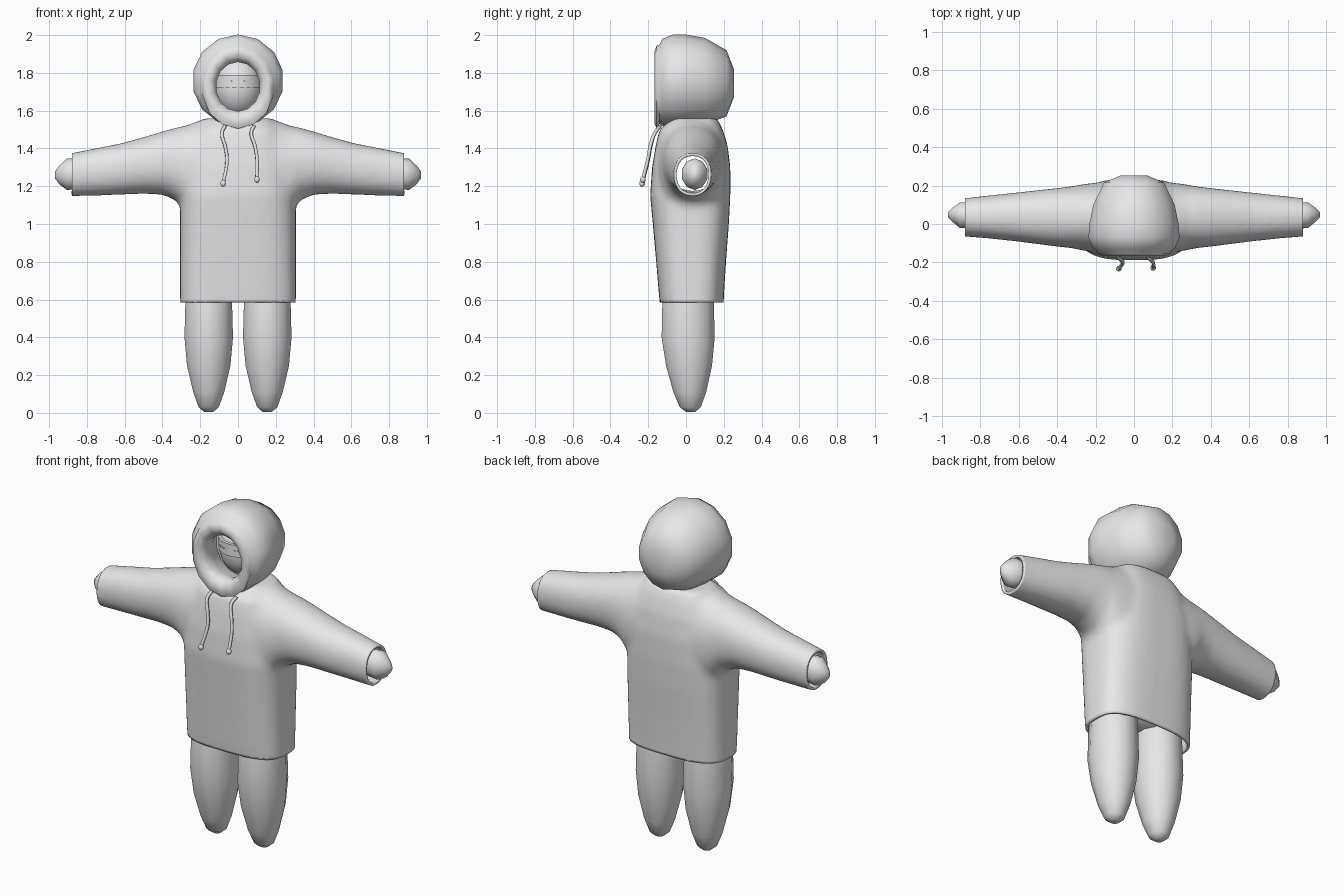
import bpy, bmesh, math
from mathutils import Vector, Matrix

if "Cube" in bpy.data.objects:
    bpy.data.objects.remove(bpy.data.objects["Cube"], do_unlink=True)

grey = bpy.data.materials.new("plain_grey")
grey.use_nodes = True
grey.diffuse_color = (0.8, 0.8, 0.8, 1)
grey.node_tree.nodes["Principled BSDF"].inputs["Base Color"].default_value = (0.8, 0.8, 0.8, 1)


def finish(bm, name, angle=60):
    bmesh.ops.recalc_face_normals(bm, faces=bm.faces)
    mesh = bpy.data.meshes.new(name)
    bm.to_mesh(mesh)
    bm.free()
    ob = bpy.data.objects.new(name, mesh)
    bpy.context.collection.objects.link(ob)
    mesh.materials.append(grey)
    smooth(ob, angle)
    return ob


def smooth(ob, angle):
    bpy.ops.object.select_all(action='DESELECT')
    ob.select_set(True)
    bpy.context.view_layer.objects.active = ob
    bpy.ops.object.shade_smooth_by_angle(angle=math.radians(angle))


def loft(bm, axis, rings, sides=14, power=2.0):
    """Closed tube through rings (position, u_min, u_max, v_min, v_max)."""
    loops = []
    for t, u0, u1, v0, v1 in rings:
        loop = []
        for i in range(sides):
            a = math.tau * (i + 0.5) / sides
            c, s = math.cos(a), math.sin(a)
            u = (u0 + u1) / 2 + (u1 - u0) / 2 * math.copysign(abs(c) ** (2 / power), c)
            v = (v0 + v1) / 2 + (v1 - v0) / 2 * math.copysign(abs(s) ** (2 / power), s)
            co = {'x': (t, u, v), 'y': (u, t, v), 'z': (u, v, t)}[axis]
            loop.append(bm.verts.new(co))
        loops.append(loop)
    for a, b in zip(loops, loops[1:]):
        for i in range(sides):
            j = (i + 1) % sides
            bm.faces.new((a[i], a[j], b[j], b[i]))
    bm.faces.new(loops[0])
    bm.faces.new(loops[-1])


def sided(rings, s):
    """Mirror rings running along x."""
    return [(s * t, *rest) for t, *rest in rings]


# Sweater: torso and sleeves fused into one cloth, then cut open at hem and cuffs
torso = [(z, -w, w, y0, y1) for z, w, y0, y1 in (
    (0.5, 0.305, -0.13, 0.195), (0.64, 0.307, -0.145, 0.202),
    (0.8, 0.307, -0.158, 0.212), (1.0, 0.307, -0.176, 0.227),
    (1.15, 0.305, -0.19, 0.235), (1.3, 0.29, -0.18, 0.235),
    (1.42, 0.26, -0.16, 0.22), (1.5, 0.23, -0.14, 0.195),
    (1.56, 0.18, -0.07, 0.165))]
sleeve = [(0.1, -0.16, 0.22, 0.98, 1.56), (0.2, -0.15, 0.215, 1.0, 1.55),
          (0.28, -0.135, 0.205, 1.06, 1.52), (0.33, -0.125, 0.195, 1.125, 1.51),
          (0.4, -0.118, 0.187, 1.155, 1.49), (0.5, -0.105, 0.176, 1.16, 1.46),
          (0.62, -0.09, 0.163, 1.155, 1.427), (0.76, -0.075, 0.148, 1.15, 1.4),
          (0.95, -0.06, 0.127, 1.145, 1.362)]

bm = bmesh.new()
loft(bm, 'z', torso, 40, 3)
for s in (1, -1):
    loft(bm, 'x', sided(sleeve, s), 32, 2.2)
sweater = finish(bm, "sweater")
fuse = sweater.modifiers.new("fuse", 'REMESH')
fuse.mode = 'VOXEL'
fuse.voxel_size = 0.016
relax = sweater.modifiers.new("relax", 'SMOOTH')
relax.factor = 0.5
relax.iterations = 10

deps = bpy.context.evaluated_depsgraph_get()
fused = bpy.data.meshes.new_from_object(sweater.evaluated_get(deps))
sweater.modifiers.clear()
bm = bmesh.new()
bm.from_mesh(fused)
for point, normal in (((0, 0, 0.585), (0, 0, -1)),
                      ((0.88, 0, 0), (1, 0, 0)), ((-0.88, 0, 0), (-1, 0, 0))):
    bmesh.ops.bisect_plane(bm, geom=bm.verts[:] + bm.edges[:] + bm.faces[:],
                           plane_co=point, plane_no=normal, clear_outer=True)
bm.to_mesh(sweater.data)
bm.free()
bpy.data.meshes.remove(fused)
smooth(sweater, 50)
cloth = sweater.modifiers.new("cloth", 'SOLIDIFY')
cloth.thickness = 0.015
cloth.offset = -1

# Hood with a rolled rim around the face opening
hood = [(y, -w, w, z0, z1) for y, w, z0, z1 in (
    (0.253, 0.07, 1.67, 1.82), (0.215, 0.16, 1.57, 1.92),
    (0.1, 0.217, 1.525, 1.985), (0, 0.238, 1.515, 2.003),
    (-0.07, 0.243, 1.515, 2.003), (-0.125, 0.22, 1.52, 1.98),
    (-0.14, 0.196, 1.53, 1.95), (-0.155, 0.192, 1.505, 1.945),
    (-0.167, 0.165, 1.53, 1.915), (-0.16, 0.137, 1.57, 1.885),
    (-0.13, 0.117, 1.597, 1.858), (-0.07, 0.122, 1.59, 1.865),
    (0.02, 0.16, 1.56, 1.9))]
bm = bmesh.new()
loft(bm, 'y', hood, 14)
finish(bm, "hood", 75)

# Face inside the hood, with a raised band and two eye slits
bm = bmesh.new()
place = Matrix.Translation((0, 0.05, 1.73)) @ Matrix.Diagonal((0.13, 0.13, 0.16, 1))
bmesh.ops.create_uvsphere(bm, u_segments=20, v_segments=14, radius=1, matrix=place)
finish(bm, "face")

bm = bmesh.new()
loft(bm, 'z', [(z, -0.132, 0.132, -0.087, 0.187) for z in (1.72, 1.79)], 24)
finish(bm, "eye_band", 40)

for side, s in (("left", 1), ("right", -1)):
    # Eye slit
    bm = bmesh.new()
    place = (Matrix.Translation((s * 0.055, -0.0745, 1.756))
             @ Matrix.Rotation(s * math.radians(25), 4, 'Z')
             @ Matrix.Diagonal((0.05, 0.006, 0.005, 1)))
    bmesh.ops.create_cube(bm, size=1, matrix=place)
    finish(bm, side + "_eye_slit", 30)

    # Leg tapering to a rounded foot
    bm = bmesh.new()
    leg = [(z, s * 0.155 - w, s * 0.155 + w, y0, y1) for z, w, y0, y1 in (
        (0.005, 0.025, 0, 0.05), (0.03, 0.055, -0.035, 0.08),
        (0.11, 0.085, -0.07, 0.11), (0.25, 0.119, -0.11, 0.142),
        (0.4, 0.133, -0.134, 0.157), (0.58, 0.128, -0.13, 0.152),
        (0.72, 0.12, -0.11, 0.14))]
    loft(bm, 'z', leg, 12)
    finish(bm, side + "_leg", 75)

    # Pointed mitten hand reaching out of the cuff
    bm = bmesh.new()
    hand = [(0.72, -0.01, 0.105, 1.2, 1.34), (0.86, -0.024, 0.116, 1.185, 1.347),
            (0.905, -0.024, 0.116, 1.18, 1.347), (0.945, 0.01, 0.085, 1.21, 1.31),
            (0.968, 0.034, 0.062, 1.24, 1.28)]
    loft(bm, 'x', sided(hand, s), 10)
    finish(bm, side + "_hand", 60)

# Hips hidden under the sweater
bm = bmesh.new()
loft(bm, 'z', [(0.64, -0.15, 0.15, -0.06, 0.11), (0.72, -0.27, 0.27, -0.11, 0.16),
               (1.0, -0.26, 0.26, -0.12, 0.18)], 20, 2.5)
finish(bm, "hips")

# Drawstrings with knobs
strings = {
    "right": ((-0.068, -0.135, 1.52), (-0.085, -0.165, 1.48), (-0.068, -0.187, 1.41),
              (-0.058, -0.2, 1.34), (-0.079, -0.232, 1.215)),
    "left": ((0.085, -0.135, 1.52), (0.07, -0.165, 1.48), (0.088, -0.187, 1.42),
             (0.1, -0.2, 1.35), (0.1, -0.228, 1.235))}
for side, path in strings.items():
    curve = bpy.data.curves.new(side + "_drawstring", 'CURVE')
    curve.dimensions = '3D'
    curve.bevel_depth = 0.0095
    curve.bevel_resolution = 1
    curve.resolution_u = 5
    curve.use_fill_caps = True
    spline = curve.splines.new('BEZIER')
    spline.bezier_points.add(len(path) - 1)
    for p, co in zip(spline.bezier_points, path):
        p.co = co
        p.handle_left_type = p.handle_right_type = 'AUTO'
    curve.materials.append(grey)
    bpy.context.collection.objects.link(bpy.data.objects.new(side + "_drawstring", curve))

    bm = bmesh.new()
    place = Matrix.Translation(Vector(path[-1])) @ Matrix.Diagonal((0.015, 0.015, 0.018, 1))
    bmesh.ops.create_uvsphere(bm, u_segments=10, v_segments=8, radius=1, matrix=place)
    finish(bm, side + "_string_knob")
